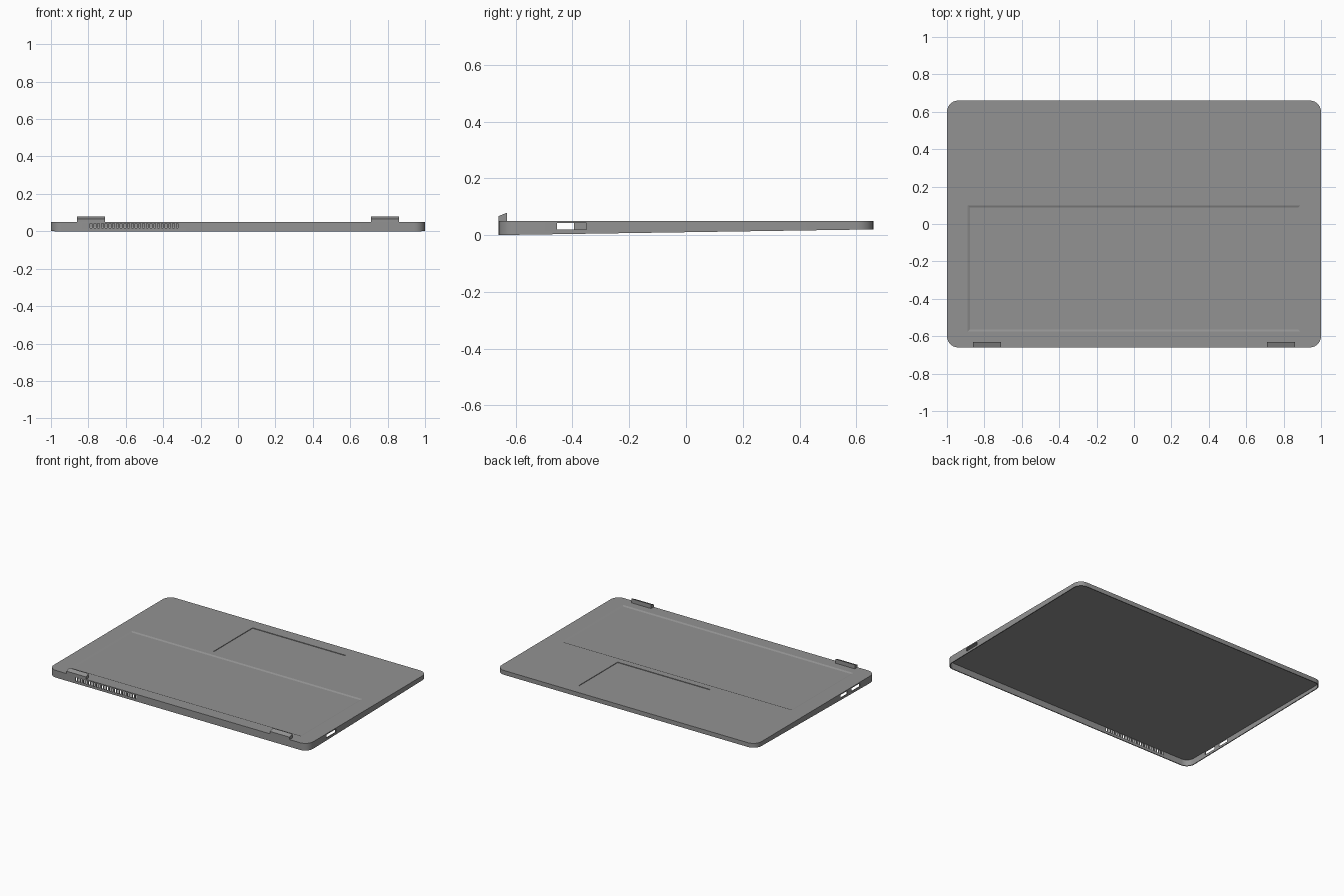
import bpy, bmesh, math

if "Cube" in bpy.data.objects:
    bpy.data.objects.remove(bpy.data.objects["Cube"])


def loft(name, loops):
    """Solid through a stack of equal-length closed loops, bottom first."""
    bm = bmesh.new()
    rings = [[bm.verts.new(p) for p in loop] for loop in loops]
    n = len(rings[0])
    for a, b in zip(rings, rings[1:]):
        for i in range(n):
            j = (i + 1) % n
            bm.faces.new((a[i], a[j], b[j], b[i]))
    bm.faces.new(rings[0][::-1])
    bm.faces.new(rings[-1])
    bmesh.ops.recalc_face_normals(bm, faces=bm.faces)
    me = bpy.data.meshes.new(name)
    bm.to_mesh(me)
    bm.free()
    me.materials.append(dark)
    ob = bpy.data.objects.new(name, me)
    bpy.context.collection.objects.link(ob)
    return ob


def rounded(hx, hy, r, zf, seg=7):
    pts = []
    for k, (sx, sy) in enumerate([(1, 1), (-1, 1), (-1, -1), (1, -1)]):
        for i in range(seg + 1):
            a = math.pi / 2 * (k + i / seg)
            x = sx * (hx - r) + r * math.cos(a)
            y = sy * (hy - r) + r * math.sin(a)
            pts.append((x, y, zf(y)))
    return pts


def rect(x0, x1, y0, y1, z):
    return [(x0, y0, z), (x1, y0, z), (x1, y1, z), (x0, y1, z)]


def box(name, x0, x1, y0, y1, z0, z1):
    return loft(name, [rect(x0, x1, y0, y1, z0), rect(x0, x1, y0, y1, z1)])


def cut(target, cutter):
    cutter.hide_render = True
    mod = target.modifiers.new("cut", 'BOOLEAN')
    mod.operation = 'DIFFERENCE'
    mod.solver = 'EXACT'
    mod.object = cutter
    bpy.context.view_layer.objects.active = target
    bpy.ops.object.modifier_apply(modifier=mod.name)
    bpy.data.objects.remove(cutter)


dark = bpy.data.materials.new("dark_grey")
dark.diffuse_color = (0.29, 0.29, 0.29, 1)
dark.use_nodes = True
dark.node_tree.nodes["Principled BSDF"].inputs["Base Color"].default_value = dark.diffuse_color
TOP = 0.05


def wedge(y):
    return 0.02 * (y + 0.66) / 1.32


# Outer case: wedge-shaped, open underneath
case = loft("case", [rounded(1, 0.66, 0.06, wedge),
                     rounded(1, 0.66, 0.06, lambda y: TOP)])
t = 0.006
cut(case, loft("hollow", [rounded(1 - t, 0.66 - t, 0.06 - t, lambda y: -0.1),
                          rounded(1 - t, 0.66 - t, 0.06 - t, lambda y: 0.043)]))

# Keyboard recess with sloped edges
s = 0.012
cut(case, loft("keyboard_cut", [
    rect(-0.89 + s, 0.89 - s, -0.575 + s, 0.10 - s, TOP - 0.005),
    rect(-0.89, 0.89, -0.575, 0.10, TOP),
    rect(-0.89, 0.89, -0.575, 0.10, TOP + 0.05)]))

# Touchpad recess
cut(case, box("touchpad_cut", -0.29, 0.425, 0.145, 0.575, TOP - 0.004, TOP + 0.05))

# Side ports: one on the right, two on the left
for x, y0, y1 in [(1, -0.455, -0.35), (-1, -0.485, -0.395), (-1, -0.35, -0.27)]:
    cut(case, box("port_cut", x - 0.03, x + 0.03, y0, y1, 0.02, 0.0425))

# Vent slots in the front wall
for i in range(24):
    x = -0.79 + i * 0.02
    cut(case, box("vent_cut", x, x + 0.01, -0.70, -0.63, 0.017, 0.0425))

bpy.ops.object.select_all(action='DESELECT')
case.select_set(True)
bpy.context.view_layer.objects.active = case
bpy.ops.object.shade_smooth_by_angle(angle=math.radians(15))

# Hinge blocks with slanted tops
profile = [(-0.66, 0.045), (-0.63, 0.045), (-0.63, 0.079), (-0.66, 0.067)]
for side, x0, x1 in [("left", -0.86, -0.71), ("right", 0.71, 0.86)]:
    loft(side + "_hinge", [[(x, y, z) for y, z in profile] for x in (x0, x1)])
